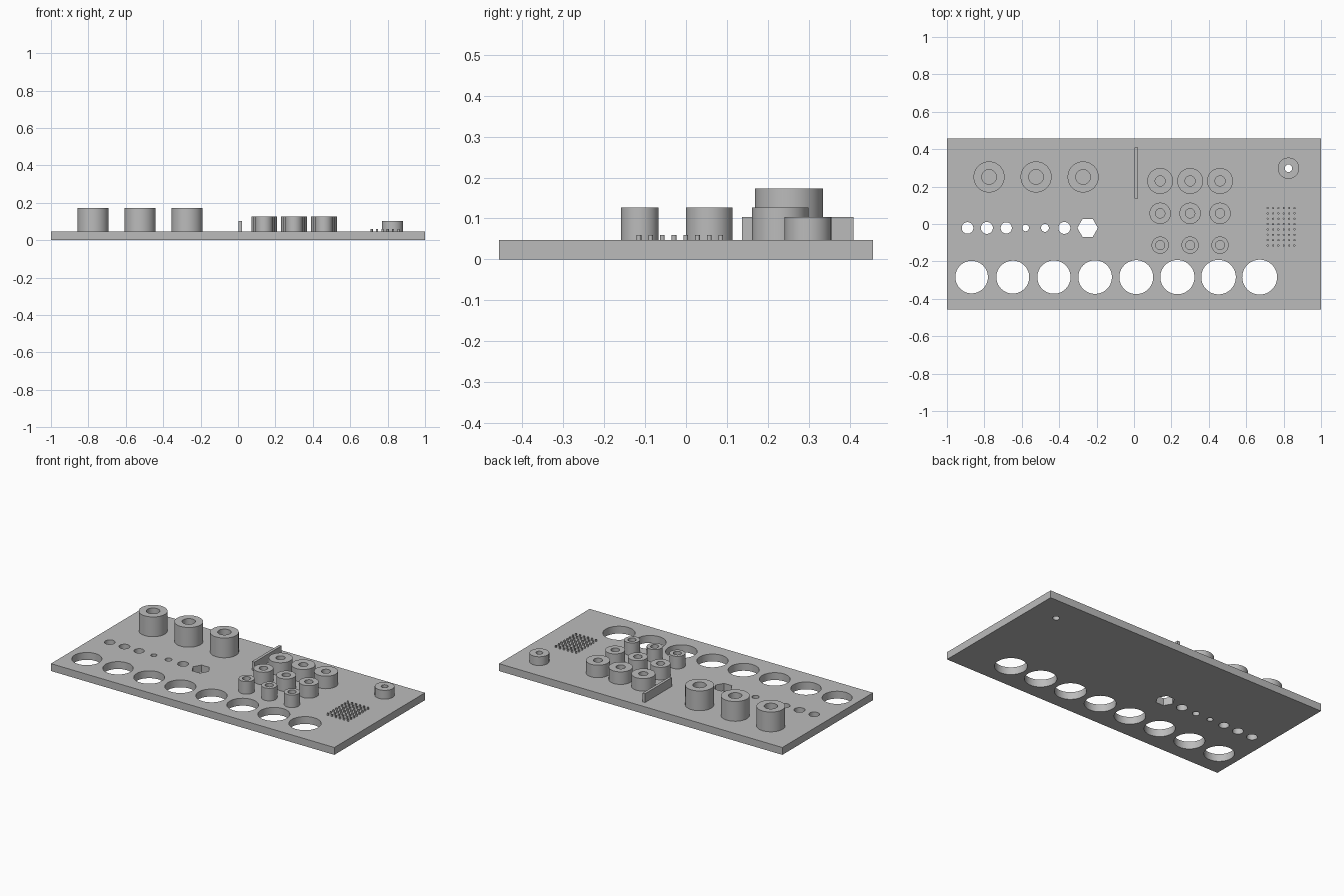
import bpy, bmesh, math
from mathutils import Matrix

if "Cube" in bpy.data.objects:
    bpy.data.objects.remove(bpy.data.objects["Cube"], do_unlink=True)

grey = bpy.data.materials.new("neutral_grey")
grey.use_nodes = True
GREY = (0.5, 0.5, 0.5, 1)
grey.diffuse_color = GREY
grey.node_tree.nodes["Principled BSDF"].inputs["Base Color"].default_value = GREY

PLATE_TOP = 0.047


def make_object(name, bm, smooth=False):
    bmesh.ops.recalc_face_normals(bm, faces=bm.faces)
    mesh = bpy.data.meshes.new(name)
    bm.to_mesh(mesh)
    bm.free()
    mesh.materials.append(grey)
    ob = bpy.data.objects.new(name, mesh)
    bpy.context.collection.objects.link(ob)
    if smooth:
        smooth_sides(ob)
    return ob


def smooth_sides(ob):
    bpy.ops.object.select_all(action='DESELECT')
    ob.select_set(True)
    bpy.context.view_layer.objects.active = ob
    bpy.ops.object.shade_smooth_by_angle(angle=math.radians(30))


def add_box(bm, x0, x1, y0, y1, z0, z1):
    place = Matrix.Translation(((x0 + x1) / 2, (y0 + y1) / 2, (z0 + z1) / 2))
    bmesh.ops.create_cube(bm, size=1, matrix=place @ Matrix.Diagonal((x1 - x0, y1 - y0, z1 - z0, 1)))


def add_cylinder(bm, x, y, r, z0, z1, sides=64):
    bmesh.ops.create_cone(bm, cap_ends=True, segments=sides, radius1=r, radius2=r, depth=z1 - z0,
                          matrix=Matrix.Translation((x, y, (z0 + z1) / 2)))


def tube(name, x, y, outer, inner, top, sides=64):
    """Hollow boss standing on the plate: a rectangle swept round a vertical axis."""
    bm = bmesh.new()
    profile = [(outer, PLATE_TOP), (outer, top), (inner, top), (inner, PLATE_TOP)]
    rings = []
    for i in range(sides):
        a = math.tau * i / sides
        rings.append([bm.verts.new((x + r * math.cos(a), y + r * math.sin(a), z)) for r, z in profile])
    for i in range(sides):
        a, b = rings[i], rings[(i + 1) % sides]
        for k in range(4):
            m = (k + 1) % 4
            bm.faces.new((a[k], b[k], b[m], a[m]))
    return make_object(name, bm, True)


# Base plate
bm = bmesh.new()
add_box(bm, -1, 1, -0.457, 0.457, 0, PLATE_TOP)
plate = make_object("base_plate", bm)

# All through holes, cut in one pass
bm = bmesh.new()
LOW, HIGH = -0.05, 0.1
for i in range(8):
    add_cylinder(bm, -0.868 + 0.22 * i, -0.284, 0.087 + 0.0009 * i, LOW, HIGH)
for i, r in enumerate((0.031, 0.032, 0.03, 0.018, 0.021, 0.032)):
    add_cylinder(bm, -0.89 + 0.1035 * i, -0.021, r, LOW, HIGH, 48)
# create_cone starts on the +y axis, so the hexagon is turned to point along x
hexagon = Matrix.Translation((-0.248, -0.021, 0.025)) @ Matrix.Rotation(math.pi / 2, 4, 'Z')
bmesh.ops.create_cone(bm, cap_ends=True, segments=6, radius1=0.055, radius2=0.055,
                      depth=0.15, matrix=hexagon)
add_cylinder(bm, 0.826, 0.298, 0.02, LOW, HIGH, 48)
cutter = make_object("hole_cutter", bm)
cutter.hide_render = True

cut = plate.modifiers.new("holes", 'BOOLEAN')
cut.object = cutter
cut.operation = 'DIFFERENCE'
cut.solver = 'EXACT'
bpy.context.view_layer.objects.active = plate
bpy.ops.object.modifier_apply(modifier=cut.name)
bpy.data.objects.remove(cutter, do_unlink=True)
smooth_sides(plate)

# Three tall bosses
for i in range(3):
    tube(f"tall_boss_{i + 1}", -0.775 + 0.2515 * i, 0.2515, 0.083, 0.039, 0.173)

# Three by three grid of medium bosses, one size per row
for row, (y, outer, inner) in enumerate(((0.23, 0.069, 0.027), (0.057, 0.057, 0.025), (-0.113, 0.046, 0.024))):
    for col in range(3):
        tube(f"grid_boss_{row + 1}_{col + 1}", 0.14 + 0.16 * col, y, outer, inner, 0.127)

# Corner boss with its hole carried through the plate
tube("corner_boss", 0.826, 0.298, 0.057, 0.02, 0.103)

# Thin upright wall
bm = bmesh.new()
add_box(bm, 0.003, 0.021, 0.137, 0.409, PLATE_TOP, 0.103)
make_object("thin_wall", bm)

# Field of tiny pins
bm = bmesh.new()
for col in range(6):
    for row in range(8):
        add_cylinder(bm, 0.715 + 0.0286 * col, -0.115 + 0.0286 * row, 0.0057, PLATE_TOP, 0.06, 16)
make_object("pin_field", bm, True)
